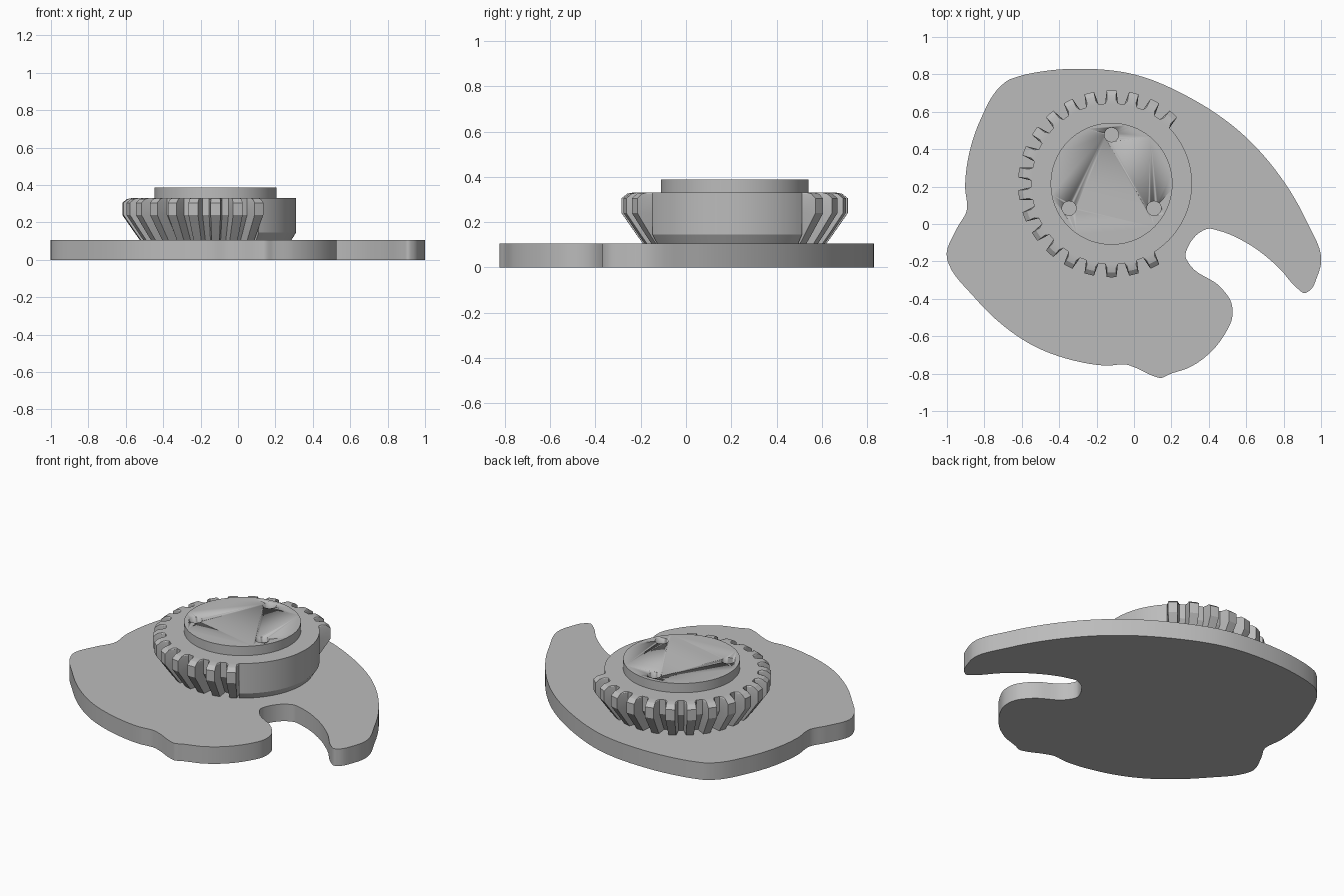
import bpy, bmesh, math
from mathutils import Vector
from mathutils.geometry import interpolate_bezier

if "Cube" in bpy.data.objects:
    bpy.data.objects.remove(bpy.data.objects["Cube"])

grey = bpy.data.materials.new("plain grey")
grey.use_nodes = True
grey.diffuse_color = (0.5, 0.5, 0.5, 1)
grey.node_tree.nodes["Principled BSDF"].inputs["Base Color"].default_value = (0.5, 0.5, 0.5, 1)

CENTRE = Vector((-0.12, 0.215, 0))
PLATE_TOP, GEAR_TOP, HUB_TOP = 0.105, 0.33, 0.387


def finish(name, bm, angle=30):
    bmesh.ops.recalc_face_normals(bm, faces=bm.faces)
    mesh = bpy.data.meshes.new(name)
    bm.to_mesh(mesh)
    bm.free()
    mesh.materials.append(grey)
    obj = bpy.data.objects.new(name, mesh)
    bpy.context.collection.objects.link(obj)
    bpy.ops.object.select_all(action="DESELECT")
    obj.select_set(True)
    bpy.context.view_layer.objects.active = obj
    bpy.ops.object.shade_smooth_by_angle(angle=math.radians(angle))
    return obj


def loft(bm, rings):
    """Skin closed rings of equal length and cap both ends."""
    rows = [[bm.verts.new(p) for p in ring] for ring in rings]
    n = len(rows[0])
    for low, high in zip(rows, rows[1:]):
        for i in range(n):
            j = (i + 1) % n
            bm.faces.new((low[i], low[j], high[j], high[i]))
    bm.faces.new(rows[0][::-1])
    bm.faces.new(rows[-1])


def smooth_loop(points, steps=7):
    """Closed smooth curve through the points."""
    pts = [Vector((x, y, 0)) for x, y in points]
    n = len(pts)

    def tangent(i):
        a, b, c = pts[i - 1], pts[i], pts[(i + 1) % n]
        d0, d1 = (b - a).length, (c - b).length
        return ((b - a) / d0 * d1 + (c - b) / d1 * d0) / (d0 + d1)

    loop = []
    for i in range(n):
        j = (i + 1) % n
        reach = (pts[j] - pts[i]).length / 3
        loop += interpolate_bezier(pts[i], pts[i] + tangent(i) * reach,
                                   pts[j] - tangent(j) * reach, pts[j], steps)[:-1]
    return loop


def polar(radius, degrees, z):
    a = math.radians(degrees)
    return CENTRE + Vector((radius * math.cos(a), radius * math.sin(a), z))


# Cam plate with hooked notch
outline = [
    (-.67, .77), (-.63, .785), (-.46, .82), (-.29, .83), (0, .80), (.3, .675), (.57, .49),
    (.785, .25), (.92, .02), (1, -.21), (.98, -.28), (.94, -.355), (.91, -.37), (.88, -.35),
    (.775, -.235), (.625, -.115), (.45, -.035), (.40, -.025), (.36, -.04), (.29, -.12),
    (.275, -.17), (.30, -.22), (.465, -.34), (.52, -.42), (.525, -.5), (.485, -.59),
    (.30, -.765), (.19, -.803), (.14, -.823), (.11, -.815), (0, -.765), (-.04, -.752),
    (-.14, -.757), (-.33, -.728), (-.54, -.65), (-.715, -.53), (-.86, -.385), (-.99, -.215),
    (-1, -.185), (-.945, -.02), (-.895, .07), (-.903, .2), (-.885, .36), (-.82, .56), (-.71, .74),
]
edge = smooth_loop(outline)
bm = bmesh.new()
loft(bm, [[p + Vector((0, 0, z)) for p in edge] for z in (0, PLATE_TOP)])
finish("cam_plate", bm)

# Bevel gear: each column around the axis follows one of three profiles
levels = (PLATE_TOP, .145, .24, .305, .325, GEAR_TOP)
plain = (.405, .43, .43, .43, .43, .43)
root = (.34, .368, .43, .43, .43, .43)
tooth = (.405, .434, .50, .50, .475, .45)
pitch = 360 / 26
columns = []
for k in range(-3, 16):
    mid = 90 + k * pitch
    columns += [(mid - 4.6, root), (mid - 3, tooth), (mid, tooth), (mid + 3, tooth), (mid + 4.6, root)]
    if k < 15:
        columns.append((mid + pitch / 2, root))
start, stop = columns[-1][0] + .1, columns[0][0] + 359.9
columns += [(start + (stop - start) * i / 32, plain) for i in range(33)]
bm = bmesh.new()
loft(bm, [[polar(profile[i], a, z) for a, profile in columns] for i, z in enumerate(levels)])
finish("toothed_gear", bm, 25)

# Raised hub disc
bm = bmesh.new()
loft(bm, [[polar(.326, i * 5, z) for i in range(72)] for z in (GEAR_TOP - .005, HUB_TOP)])
hub = finish("hub_disc", bm)

# Three blind pin holes
bm = bmesh.new()
for spot in (90, 210, 330):
    c = polar(.262, spot, 0)
    loft(bm, [[c + Vector((.038 * math.cos(t * math.pi / 12), .038 * math.sin(t * math.pi / 12), z))
               for t in range(24)] for z in (GEAR_TOP + .001, HUB_TOP + .1)])
cutter = finish("hole_cutter", bm)
cutter.hide_render = True
cutter.hide_set(True)
holes = hub.modifiers.new("pin holes", "BOOLEAN")
holes.operation = "DIFFERENCE"
holes.solver = "EXACT"
holes.object = cutter
